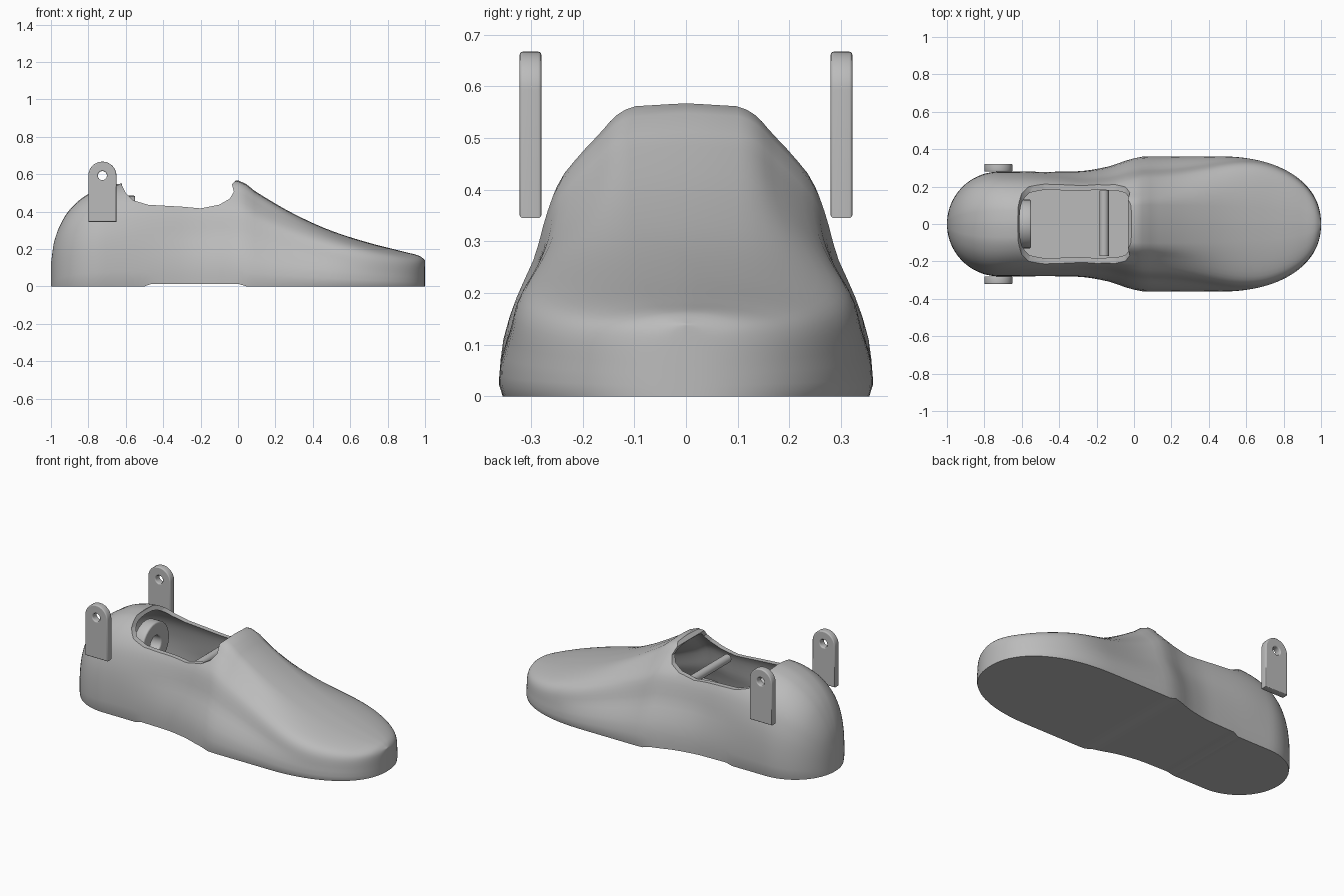
import bpy, bmesh, math

cube = bpy.data.objects.get("Cube")
if cube:
    bpy.data.objects.remove(cube, do_unlink=True)

grey = bpy.data.materials.new("plain grey")
grey.use_nodes = True
COLOUR = (0.5, 0.5, 0.5, 1)
grey.diffuse_color = COLOUR
grey.node_tree.nodes["Principled BSDF"].inputs["Base Color"].default_value = COLOUR


def curve(points):
    """Smooth interpolation through points, without overshoot."""
    xs, ys = zip(*points)
    d = [(ys[i + 1] - ys[i]) / (xs[i + 1] - xs[i]) for i in range(len(xs) - 1)]
    m = [d[0]] + [2 * a * b / (a + b) if a * b > 0 else 0
                  for a, b in zip(d, d[1:])] + [d[-1]]

    def value(x):
        x = min(max(x, xs[0]), xs[-1])
        i = max(k for k in range(len(d)) if xs[k] <= x)
        h = xs[i + 1] - xs[i]
        u = (x - xs[i]) / h
        return (ys[i] * (1 + 2 * u) * (1 - u) ** 2 + ys[i + 1] * u * u * (3 - 2 * u)
                + h * m[i] * u * (1 - u) ** 2 - h * m[i + 1] * u * u * (1 - u))
    return value


# Shoe shape: plan half-width, ridge height, arch under the sole
body = curve([(-1, .28), (-.5, .28), (-.3, .283), (-.15, .305), (0, .352),
              (.07, .362), (1, .362)])
ridge = curve([(-1, .12), (-.985, .23), (-.95, .33), (-.9, .41), (-.83, .475),
               (-.75, .52), (-.65, .547), (-.3, .565), (0, .567), (.1, .503),
               (.3, .387), (.5, .297), (.7, .233), (.9, .182), (.97, .163), (1, .14)])
arch = curve([(-1, 0), (-.5, 0), (-.46, .014), (0, .014), (.05, 0), (1, 0)])

# Cross-sections: share of half-width against share of height
LEVELS = (0, .04, .2, .35, .5, .62, .73, .82, .9, .96, .99, 1)
heel = curve(list(zip(LEVELS, (.96, .99, 1, .99, .96, .91, .84, .74, .6, .42, .25, 0))))
instep = curve(list(zip(LEVELS, (.98, 1, .98, .91, .81, .76, .7, .59, .47, .38, .28, 0))))
toe = curve(list(zip(LEVELS, (.98, 1, 1, .99, .98, .965, .93, .86, .7, .47, .25, 0))))
heel_mix = curve([(-1, 1), (-.65, 1), (-.05, 0), (1, 0)])
toe_mix = curve([(-1, 0), (.1, 0), (.75, 1), (1, 1)])


def half_width(x):
    w = body(x)
    if x < -.72:
        w *= math.sqrt(max(0, 1 - ((-.72 - x) / .28) ** 2))
    if x > .45:
        w *= max(0, 1 - ((x - .45) / .55) ** 2.2) ** (1 / 2.2)
    return w


def section(x, f):
    a, b = heel_mix(x), toe_mix(x)
    return a * heel(f) + b * toe(f) + (1 - a - b) * instep(f)


def new_object(name, bm):
    bmesh.ops.remove_doubles(bm, verts=bm.verts, dist=1e-5)
    bmesh.ops.recalc_face_normals(bm, faces=bm.faces)
    mesh = bpy.data.meshes.new(name)
    bm.to_mesh(mesh)
    bm.free()
    mesh.materials.append(grey)
    ob = bpy.data.objects.new(name, mesh)
    bpy.context.collection.objects.link(ob)
    return ob


def loft(name, x0, x1, inset, floor, stations=72, steps=22):
    bm = bmesh.new()
    rings = []
    for i in range(stations + 1):
        x = (x0 + x1) / 2 - (x1 - x0) / 2 * math.cos(math.pi * i / stations)
        top, low, w = ridge(x) - inset, floor(x), max(0, half_width(x) - inset)
        side = []
        for k in range(steps + 1):
            z = low + (top - low) * math.sin(math.pi / 2 * k / steps)
            side.append((w * section(x, z / top), z))
        pts = side + [(-y, z) for y, z in side[-2::-1]]
        rings.append([bm.verts.new((x, y, z)) for y, z in pts])
    n = len(rings[0])
    for a, b in zip(rings, rings[1:]):
        for k in range(n):
            bm.faces.new((a[k], a[(k + 1) % n], b[(k + 1) % n], b[k]))
    if inset:
        bm.faces.new(rings[0])
        bm.faces.new(rings[-1])
    return new_object(name, bm)


def activate(ob):
    bpy.ops.object.select_all(action='DESELECT')
    ob.select_set(True)
    bpy.context.view_layer.objects.active = ob


def subtract(ob, cutter):
    cutter.hide_render = True
    mod = ob.modifiers.new("cut", 'BOOLEAN')
    mod.operation, mod.solver, mod.object = 'DIFFERENCE', 'EXACT', cutter
    activate(ob)
    bpy.ops.object.modifier_apply(modifier=mod.name)
    bpy.data.objects.remove(cutter, do_unlink=True)


# Shoe body, hollowed and opened along the collar line
shoe = loft("shoe_shell", -1, 1, 0, arch)
subtract(shoe, loft("foot_cavity", -.94, .6, .025, lambda x: .15))

collar = [(-.63, .75), (-.62, .54), (-.6, .5), (-.56, .46), (-.48, .436), (-.3, .426),
          (-.2, .417), (-.1, .437), (-.045, .468), (-.022, .505), (-.032, .545),
          (-.015, .562), (0, .6), (0, .75)]
bm = bmesh.new()
face = bm.faces.new([bm.verts.new((x, -.5, z)) for x, z in collar])
side = bmesh.ops.extrude_face_region(bm, geom=[face])
bmesh.ops.translate(bm, vec=(0, 1, 0),
                    verts=[v for v in side["geom"] if isinstance(v, bmesh.types.BMVert)])
subtract(shoe, new_object("collar_cutter", bm))
activate(shoe)
bpy.ops.object.shade_smooth_by_angle(angle=math.radians(35))


def arc(r, cy=0, sweep=2 * math.pi, n=32):
    return [(r * math.cos(sweep * i / n), cy + r * math.sin(sweep * i / n))
            for i in range(n + (sweep < 6))]


def plate(name, loops, thickness, location, rotation, bevel):
    """Flat plate from an outline and its holes."""
    cu = bpy.data.curves.new(name, 'CURVE')
    cu.dimensions, cu.fill_mode = '2D', 'BOTH'
    cu.extrude, cu.bevel_depth, cu.offset = thickness / 2 - bevel, bevel, -bevel
    cu.bevel_resolution = 2
    for loop in loops:
        sp = cu.splines.new('POLY')
        sp.points.add(len(loop) - 1)
        for p, (x, y) in zip(sp.points, loop):
            p.co = (x, y, 0, 1)
        sp.use_cyclic_u = True
    cu.materials.append(grey)
    ob = bpy.data.objects.new(name, cu)
    bpy.context.collection.objects.link(ob)
    ob.location, ob.rotation_euler = location, rotation
    activate(ob)
    bpy.ops.object.convert(target='MESH')
    bpy.ops.object.shade_smooth_by_angle(angle=math.radians(35))


# Pierced tabs beside the heel
tab = arc(.075, 0, math.pi, 20) + [(-.075, -.247), (.075, -.247)]
for name, y in (("left_heel_tab", .301), ("right_heel_tab", -.301)):
    plate(name, [tab, arc(.024)], .042, (-.725, y, .592), (math.pi / 2, 0, 0), .006)

# Ring inside the heel
plate("heel_ring", [arc(.13), arc(.05)], .07, (-.585, 0, .355), (0, math.pi / 2, 0), .008)

# Cross rod inside the opening
bpy.ops.mesh.primitive_cylinder_add(vertices=24, radius=.025, depth=.35,
                                    location=(-.16, .005, .395),
                                    rotation=(math.pi / 2, 0, 0))
rod = bpy.context.object
rod.name = "cross_rod"
rod.data.materials.append(grey)
bpy.ops.object.shade_smooth_by_angle(angle=math.radians(35))
